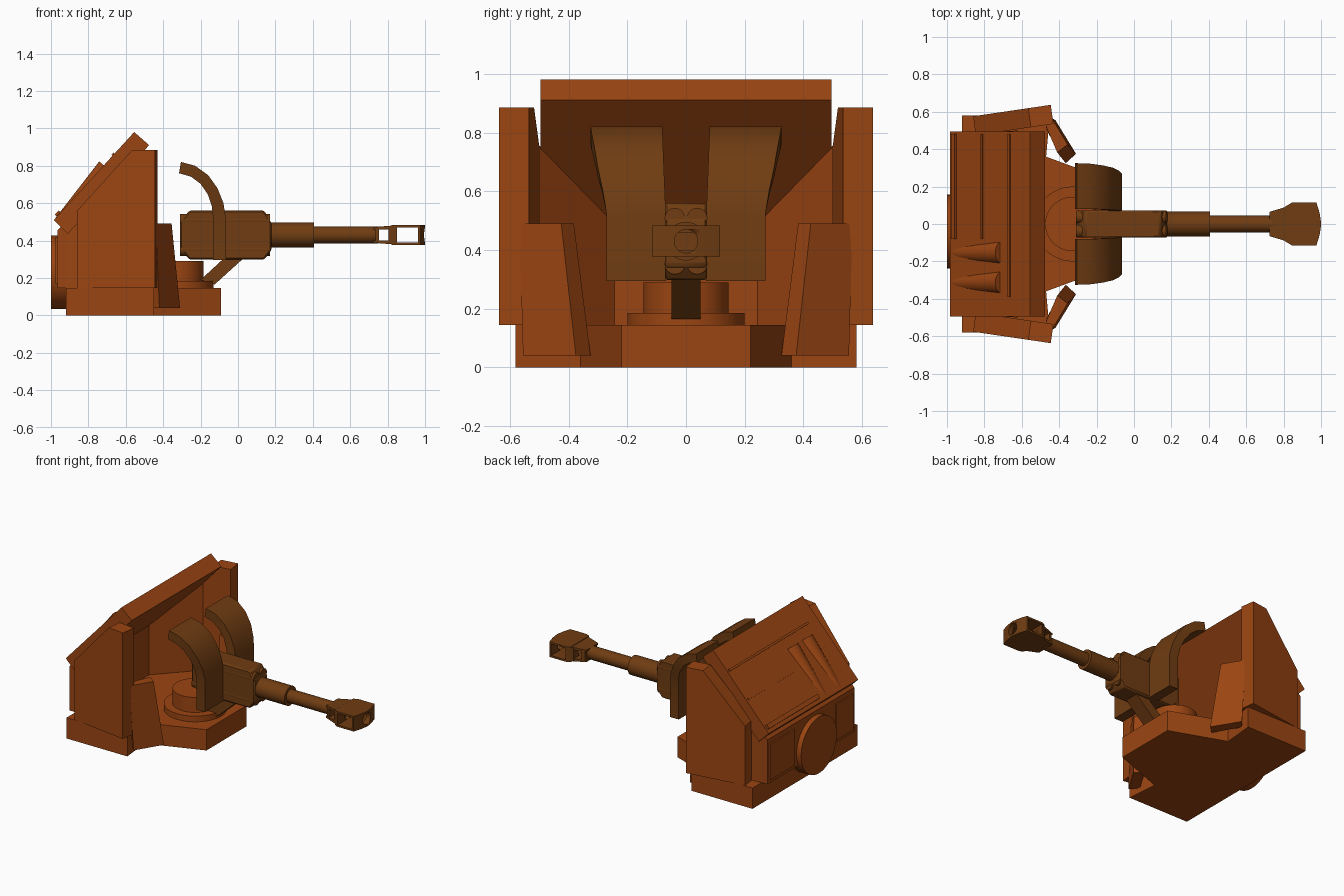
import bpy, bmesh, math
from mathutils import Vector

if "Cube" in bpy.data.objects:
    bpy.data.objects.remove(bpy.data.objects["Cube"])


def material(name, color):
    m = bpy.data.materials.new(name)
    m.diffuse_color = color
    m.use_nodes = True
    m.node_tree.nodes["Principled BSDF"].inputs["Base Color"].default_value = m.diffuse_color
    return m


RUST = material("rust_armour", (0.33, 0.06, 0.006, 1))
BRONZE = material("bronze_gun", (0.16, 0.046, 0.006, 1))


def make(name, bm, mat):
    bmesh.ops.recalc_face_normals(bm, faces=bm.faces)
    me = bpy.data.meshes.new(name)
    bm.to_mesh(me)
    bm.free()
    me.materials.append(mat)
    me.polygons.foreach_set("use_smooth", [True] * len(me.polygons))
    me.set_sharp_from_angle(angle=math.radians(30))
    ob = bpy.data.objects.new(name, me)
    bpy.context.collection.objects.link(ob)
    return ob


def loft(name, rings, mat):
    """Skin a row of equal-length closed rings and cap both ends."""
    bm = bmesh.new()
    vs = [[bm.verts.new(p) for p in r] for r in rings]
    n = len(vs[0])
    for a, b in zip(vs, vs[1:]):
        for i in range(n):
            bm.faces.new((a[i], a[(i + 1) % n], b[(i + 1) % n], b[i]))
    bm.faces.new(vs[0])
    bm.faces.new(vs[-1])
    return make(name, bm, mat)


def prism_y(name, pts, y0, y1, mat):
    """Side profile (x, z) extruded across y."""
    return loft(name, [[(x, y, z) for x, z in pts] for y in (y0, y1)], mat)


def prism_z(name, pts, z0, z1, mat):
    """Plan outline (x, y) extruded upward."""
    return loft(name, [[(x, y, z) for x, y in pts] for z in (z0, z1)], mat)


def cyl(name, p0, p1, r0, r1, mat, n=32):
    p0, p1 = Vector(p0), Vector(p1)
    q = (p1 - p0).to_track_quat('Z', 'Y')
    rings = []
    for p, r in ((p0, r0), (p1, r1)):
        rings.append([p + q @ Vector((r * math.cos(2 * math.pi * i / n),
                                      r * math.sin(2 * math.pi * i / n), 0))
                      for i in range(n)])
    return loft(name, rings, mat)


def mirrored(half):
    return half + [(x, -y) for x, y in reversed(half)]


# base plate with a tapered nose
prism_z("base_plate", mirrored([(-.92, .58), (-.45, .58), (-.47, .36), (-.09, .22)]),
        0, .145, RUST)

# turntable
cyl("turntable_disc", (-.33, 0, .14), (-.33, 0, .185), .2, .2, RUST, 48)
cyl("turntable_post", (-.33, 0, .18), (-.33, 0, .29), .145, .145, RUST, 48)

# rear wall, its side panels and round hatch
prism_y("rear_wall", [(-.965, .145), (-.965, .455), (-.86, .565), (-.86, .145)],
        -.48, .48, RUST)
for y0, y1 in ((-.46, -.27), (.19, .46)):
    prism_y("rear_panel", [(-.975, .17), (-.975, .42), (-.95, .42), (-.95, .17)],
            y0, y1, RUST)
cyl("rear_hatch", (-1, -.04, .23), (-.9, -.04, .23), .197, .197, RUST, 48)

# sloping roof
prism_y("sloped_roof", [(-.985, .51), (-.555, .98), (-.475, .91), (-.91, .435)],
        -.495, .495, RUST)
D = Vector((.675, 0, .738))
N = Vector((-.738, 0, .675))
EDGE = Vector((-.985, 0, .51))


def roof_strip(name, s0, s1, y0, y1, h):
    """Thin raised bar lying on the roof slope."""
    pts = [EDGE + D * s + N * k for s, k in ((s0, -.01), (s1, -.01), (s1, h), (s0, h))]
    prism_y(name, [(p.x, p.z) for p in pts], y0, y1, RUST)


roof_strip("roof_lower_bar", .025, .055, -.08, .48, .015)
roof_strip("roof_middle_seam", .25, .262, -.08, .48, .006)
roof_strip("roof_upper_seam", .465, .48, -.39, .48, .008)

# exhaust tubes, half sunk in the roof
for y in (-.153, -.312):
    a = EDGE + D * .01 - N * .05
    b = Vector((-.74, 0, .825)) - N * .065
    a.y = b.y = y
    cyl("exhaust_tube", a, b, .05, .065, RUST)


def roof_z(x):
    return .905 + 1.093 * (x + .475)


for s in (1, -1):
    # splayed side wall
    wall = [(-.86, .145), (-.86, .56), (-.565, .885), (-.445, .885), (-.445, .145)]
    outer = [(x, s * (.637 + (x + .445) * .147), z) for x, z in wall]
    inner = [(x + .014, s * (.535 + (x + .445) * .147), z) for x, z in wall]
    loft("side_wall", [outer, inner], RUST)

    # angled corner inside the cabin
    tri = [(-.62, .5), (-.92, .18), (-.92, .48)]
    loft("inner_corner", [[(x, s * y, .14) for x, y in tri],
                          [(x, s * y, roof_z(x) + .01) for x, y in tri]], RUST)

    # leaning front fender
    low = [(-.42, .555), (-.31, .375), (-.365, .325), (-.467, .5)]
    high = [(-.44, .567), (-.355, .425), (-.41, .382), (-.47, .52)]
    loft("front_fender", [[(x, s * y, .04) for x, y in low],
                          [(x, s * y, .49) for x, y in high]], RUST)

    # curved gun shield, wider at the top: outer x,z / inner x,z / outer edge y
    arc = [(-.065, .295, -.133, .295, .27), (-.065, .52, -.133, .52, .27),
           (-.078, .6, -.14, .585, .283), (-.11, .68, -.162, .648, .3),
           (-.16, .75, -.2, .703, .312), (-.23, .8, -.252, .742, .322),
           (-.305, .82, -.315, .76, .325)]
    rings = []
    for xo, zo, xi, zi, w in arc:
        k = .068 + max(0, zo - .5) * .04
        rings.append([(xo, s * k, zo), (xo, s * w, zo), (xi, s * w, zi), (xi, s * k, zi)])
    loft("gun_shield", rings, BRONZE)

# support arm
prism_y("support_arm", [(-.07, .31), (.035, .31), (-.125, .165), (-.2, .19)],
        -.05, .05, BRONZE)

# gun body
body = prism_y("gun_body", [(-.26, .56), (.14, .56), (.165, .52), (.18, .49), (.18, .35),
                            (.14, .298), (-.26, .298), (-.285, .33), (-.31, .35),
                            (-.31, .51), (-.285, .53)], -.072, .072, BRONZE)
bev = body.modifiers.new("edge", 'BEVEL')
bev.width = .008
bev.segments = 1
for y in (-.038, .038):
    for z in (.508, .352):
        cyl("recoil_rod", (-.31, y, z), (.172, y, z), .035, .035, BRONZE, 24)

# barrel
cyl("barrel_sleeve", (.16, 0, .43), (.405, 0, .43), .066, .066, BRONZE)
cyl("barrel", (.4, 0, .43), (.75, 0, .43), .045, .045, BRONZE)

# muzzle brake: plates above and below, cross walls between
neck = mirrored([(.725, .065), (.825, .095)])
head = mirrored([(.82, .1), (.845, .115), (.975, .115), (.992, .06), (1.0, 0.01)])
for zs in (1, -1):
    loft("muzzle_neck_plate", [[(x, y, .43 + zs * .03) for x, y in neck],
                               [(x, y, .43 + zs * (.042 + (x - .725) * .08)) for x, y in neck]],
         BRONZE)
    prism_z("muzzle_head_plate", head, .43 + zs * .04, .43 + zs * .053, BRONZE)
prism_z("muzzle_neck_wall", mirrored([(.735, .067), (.755, .073)]), .395, .465, BRONZE)
middle = prism_z("muzzle_middle_wall", mirrored([(.805, .09), (.82, .1), (.85, .115)]),
                 .385, .475, BRONZE)
front = prism_z("muzzle_front_wall",
                mirrored([(.963, .115), (.975, .115), (.992, .06), (1.0, 0.01)]),
                .385, .475, BRONZE)

# bore through the muzzle walls
cutter = cyl("bore_cutter", (.78, 0, .43), (1.1, 0, .43), .04, .04, BRONZE)
cutter.hide_render = True
cutter.hide_viewport = True
for ob in (middle, front):
    m = ob.modifiers.new("bore", 'BOOLEAN')
    m.operation = 'DIFFERENCE'
    m.object = cutter
